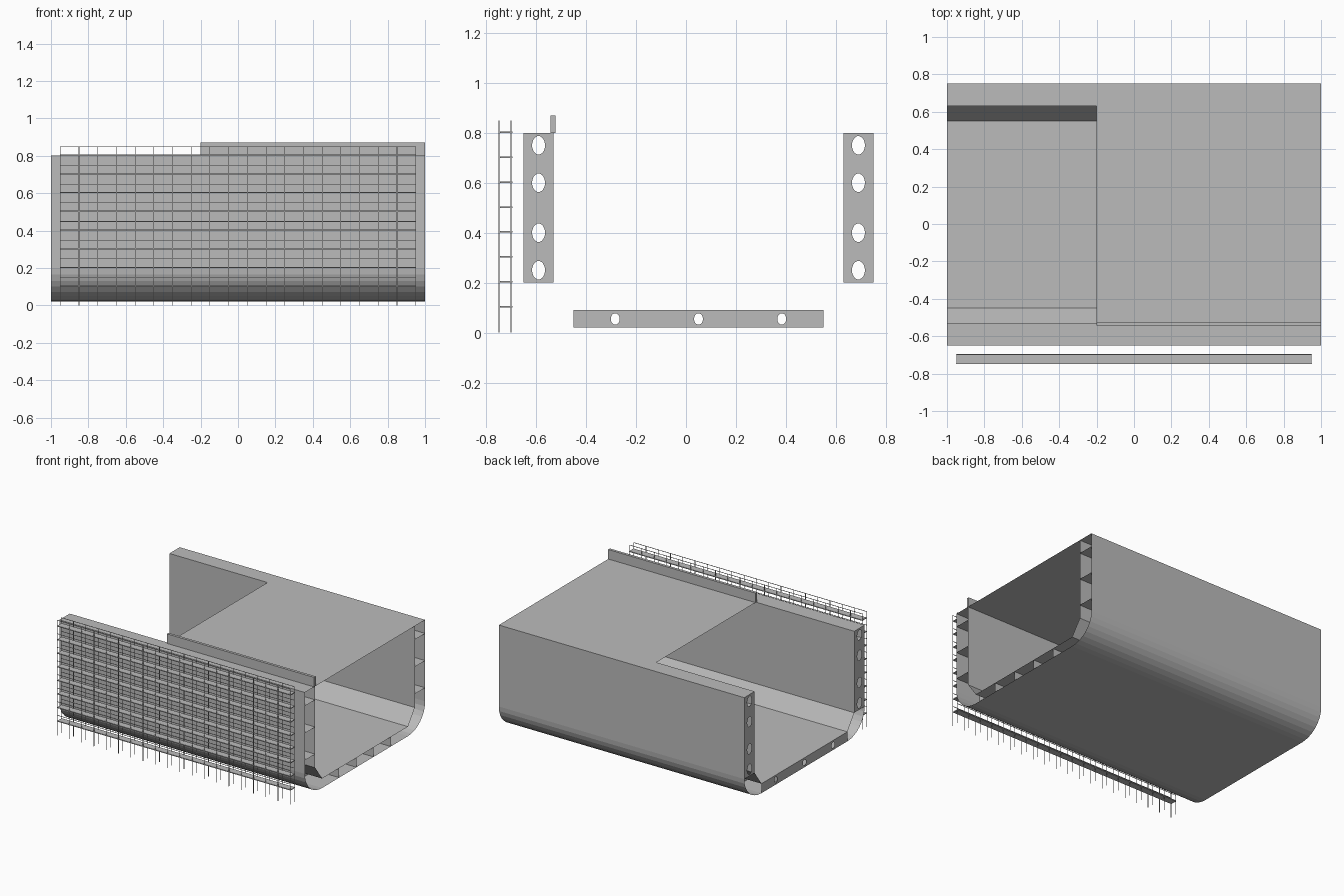
import bpy
import bmesh
from math import sin, cos, pi, atan2

cube = bpy.data.objects.get("Cube")
if cube:
    bpy.data.objects.remove(cube, do_unlink=True)

steel = bpy.data.materials.new("steel_grey")
steel.use_nodes = True
GREY = (0.5, 0.5, 0.5, 1)
steel.diffuse_color = GREY
steel.node_tree.nodes["Principled BSDF"].inputs["Base Color"].default_value = GREY

MID = 0.05                      # centre line of the hull in y
HALF, INNER, FLAT = 0.7, 0.58, 0.5
BASE, TANK, BILGE, DECK = 0.02, 0.09, 0.2, 0.8
FRAMES = [-1 + 0.2 * i for i in range(10)]


def finish(name, bm):
    mesh = bpy.data.meshes.new(name)
    bm.to_mesh(mesh)
    bm.free()
    mesh.materials.append(steel)
    ob = bpy.data.objects.new(name, mesh)
    bpy.context.collection.objects.link(ob)
    return ob


def sheet(bm, profile, x0=-1, x1=1):
    """Sweep a line of (y, z) points along x as thin plating."""
    rows = [[bm.verts.new((x, y, z)) for x in (x0, x1)] for y, z in profile]
    for a, b in zip(rows, rows[1:]):
        bm.faces.new((a[0], a[1], b[1], b[0]))


def box(bm, x0, x1, y0, y1, z0, z1):
    made = bmesh.ops.create_cube(bm, size=1)["verts"]
    for v in made:
        v.co.x = x1 if v.co.x > 0 else x0
        v.co.y = y1 if v.co.y > 0 else y0
        v.co.z = z1 if v.co.z > 0 else z0


def holed_plate(bm, x, cy, cz, hy, hz, ry, rz, offset=0):
    """Rectangle facing x with an oval lightening hole."""
    n = 5
    steps = [-1 + 2 * i / n for i in range(n)]
    rim = ([(s, -1) for s in steps] + [(1, s) for s in steps]
           + [(-s, 1) for s in steps] + [(-1, -s) for s in steps])
    outer, inner = [], []
    for u, v in rim:
        a = atan2(v, u)
        outer.append(bm.verts.new((x, cy + u * hy, cz + v * hz)))
        inner.append(bm.verts.new((x, cy + ry * cos(a), cz + offset + rz * sin(a))))
    for i in range(len(rim)):
        j = (i + 1) % len(rim)
        bm.faces.new((outer[i], outer[j], inner[j], inner[i]))


# Outer shell with rounded bilges
bilge = [(FLAT + (HALF - FLAT) * cos(a), BILGE - (BILGE - BASE) * sin(a))
         for a in [pi / 2 * i / 8 for i in range(9)]]
half = [(HALF, DECK)] + bilge
bm = bmesh.new()
sheet(bm, [(MID - y, z) for y, z in half] + [(MID + y, z) for y, z in reversed(half)])
finish("outer_shell", bm)

# Hold lining: inner sides, hopper slopes and tank top
half = [(INNER, DECK), (INNER, BILGE), (FLAT, TANK)]
bm = bmesh.new()
sheet(bm, [(MID + y, z) for y, z in reversed(half[:])][::-1]
      + [(MID - y, z) for y, z in reversed(half)])
finish("inner_shell", bm)

# Wing tank tops and stringers
for side, label in ((-1, "front"), (1, "back")):
    bm = bmesh.new()
    sheet(bm, [(MID + side * INNER, DECK), (MID + side * HALF, DECK)])
    finish(label + "_wing_top", bm)
    bm = bmesh.new()
    for z in (0.3, 0.5, 0.7):
        sheet(bm, [(MID + side * INNER, z), (MID + side * HALF, z)])
    finish(label + "_stringers", bm)

    # Web frames with lightening holes
    bm = bmesh.new()
    for x in FRAMES:
        for z0, z1, hole in ((0.2, 0.3, 0.25), (0.3, 0.5, 0.4),
                             (0.5, 0.7, 0.6), (0.7, 0.8, 0.75)):
            holed_plate(bm, x, MID + side * (HALF + INNER) / 2, (z0 + z1) / 2,
                        (HALF - INNER) / 2, (z1 - z0) / 2, 0.026, 0.037)
    finish(label + "_web_frames", bm)

# Double bottom floors
bm = bmesh.new()
for x in FRAMES:
    for k in (-1, 0, 1):
        holed_plate(bm, x, MID + k / 3, (BASE + TANK) / 2,
                    1 / 6, (TANK - BASE) / 2, 0.018, 0.023)
finish("bottom_floors", bm)

# Double bottom girders
bm = bmesh.new()
for k in range(1, 5):
    y = MID - FLAT + 0.2 * k
    sheet(bm, [(y, BASE), (y, TANK)])
finish("bottom_girders", bm)

# Main deck and hatch coaming
bm = bmesh.new()
sheet(bm, [(MID - INNER, DECK), (MID + INNER, DECK)], -0.2, 1)
finish("main_deck", bm)
bm = bmesh.new()
box(bm, -0.2, 1, -0.543, -0.523, DECK, 0.87)
finish("coaming", bm)

# Scaffold uprights
bm = bmesh.new()
R = 0.0015
for y in (-0.748, -0.7):
    for i in range(20):
        x = -0.95 + 0.1 * i
        box(bm, x - R, x + R, y - R, y + R, 0, 0.85)
finish("scaffold_uprights", bm)

# Scaffold walkways and guard rails
planks, rails = bmesh.new(), bmesh.new()
for i in range(1, 9):
    z = 0.1 * i
    box(planks, -0.95, 0.95, -0.745, -0.695, z, z + 0.006)
    for y in (-0.748, -0.7):
        box(rails, -0.95, 0.95, y - R, y + R, z + 0.05 - 2 * R, z + 0.05)
finish("scaffold_planks", planks)
finish("scaffold_rails", rails)
